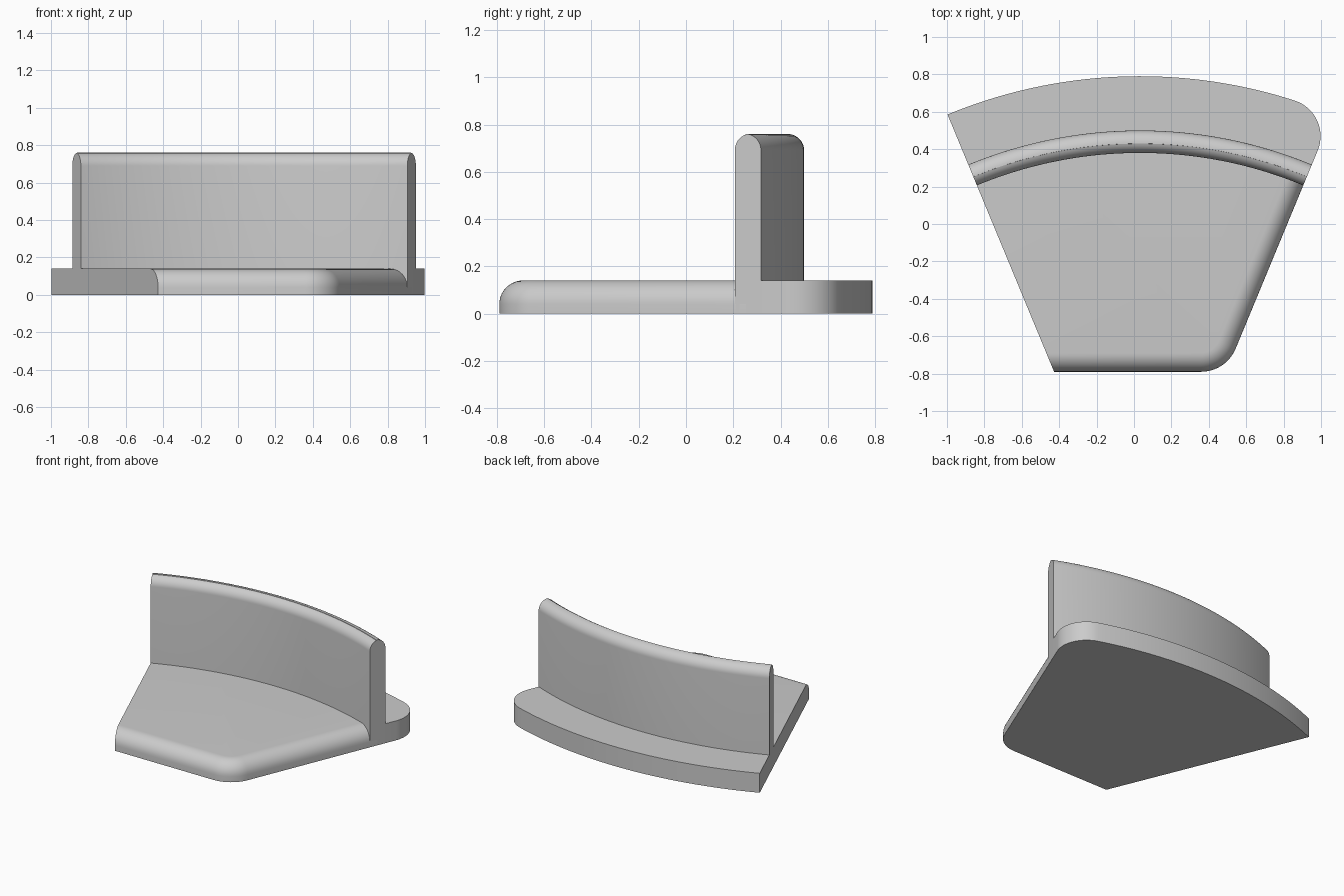
import bpy
import bmesh
from math import sin, cos, tan, asin, radians, pi

cube = bpy.data.objects.get("Cube")
if cube:
    bpy.data.objects.remove(cube, do_unlink=True)

# Shared layout: every curved part is a slice of one ring
CX, CY = 0.0325, -1.90
HALF = radians(22.5)
R_OUT, R_BACK, R_MID, R_FRONT = 2.69, 2.40, 2.34, 2.28
FRONT_Y, THICK, TOP = -0.79, 0.14, 0.76
CORNER, FILLET, ROUND = 0.2, 0.1, 0.07

grey = bpy.data.materials.new("light grey")
grey.use_nodes = True
colour = (0.6, 0.6, 0.6, 1)
grey.diffuse_color = colour
grey.node_tree.nodes["Principled BSDF"].inputs["Base Color"].default_value = colour


def spread(a, b, n):
    return [a + (b - a) * i / n for i in range(n + 1)]


def polar(r, bearing, centre=(CX, CY)):
    """Point at a bearing measured from +y towards +x."""
    return (centre[0] + r * sin(bearing), centre[1] + r * cos(bearing))


def finish(name, bm):
    bmesh.ops.recalc_face_normals(bm, faces=bm.faces[:])
    mesh = bpy.data.meshes.new(name)
    bm.to_mesh(mesh)
    bm.free()
    mesh.materials.append(grey)
    obj = bpy.data.objects.new(name, mesh)
    bpy.context.collection.objects.link(obj)
    bpy.ops.object.select_all(action='DESELECT')
    obj.select_set(True)
    bpy.context.view_layer.objects.active = obj
    bpy.ops.object.shade_smooth_by_angle(angle=radians(14))
    return obj


def slab(outline, height):
    """Extrude a flat outline; return the mesh and its top vertices in order."""
    bm = bmesh.new()
    low = [bm.verts.new((x, y, 0)) for x, y in outline]
    high = [bm.verts.new((x, y, height)) for x, y in outline]
    bm.faces.new(low[::-1])
    bm.faces.new(high)
    for i in range(len(low)):
        j = (i + 1) % len(low)
        bm.faces.new((low[i], low[j], high[j], high[i]))
    return bm, high


# Front deck: tapered plate with a rounded front right corner,
# its back edge hidden inside the wall
half_width = (FRONT_Y - CY) * tan(HALF)
tangent = CORNER * tan((pi / 2 - HALF) / 2)
corner = (CX + half_width - tangent, FRONT_Y + CORNER)
rim = [(CX - half_width, FRONT_Y)]
rim += [polar(CORNER, b, corner) for b in spread(pi, pi / 2 + HALF, 12)]
back = [polar(R_MID, b) for b in spread(HALF, -HALF, 4)]
bm, high = slab(rim + back, THICK)
bm.normal_update()
# Fillet along the front and right top edges
edges = [bm.edges.get((high[i], high[i + 1])) for i in range(len(rim))]
bmesh.ops.bevel(bm, geom=edges, offset=FILLET, offset_type='OFFSET', segments=10,
                profile=0.5, affect='EDGES', clamp_overlap=False)
finish("front_deck", bm)

# Back ledge: ring slice with one rounded outer corner
r_centre = R_OUT - CORNER
turn = HALF - asin(CORNER / r_centre)
corner = polar(r_centre, turn)
outline = [polar(R_OUT, b) for b in spread(-HALF, turn, 60)]
outline += [polar(CORNER, b, corner) for b in spread(turn, HALF + pi / 2, 16)[1:]]
outline += [polar(R_MID, b) for b in spread(HALF, -HALF, 60)]
bm, high = slab(outline[::-1], THICK)
finish("back_ledge", bm)

# Curved wall: round-topped profile swept around the ring
profile = [(R_FRONT, 0)]
profile += [(R_FRONT + ROUND - ROUND * cos(a), TOP - ROUND + ROUND * sin(a))
            for a in spread(0, radians(73), 10)]
profile += [(R_BACK - ROUND + ROUND * sin(a), TOP - ROUND + ROUND * cos(a))
            for a in spread(0, pi / 2, 12)]
profile += [(R_BACK, 0)]
bm = bmesh.new()
rings = []
for b in spread(-HALF, HALF, 60):
    rings.append([bm.verts.new((*polar(r, b), z)) for r, z in profile])
for one, two in zip(rings, rings[1:]):
    for i in range(len(profile)):
        j = (i + 1) % len(profile)
        bm.faces.new((one[i], one[j], two[j], two[i]))
bm.faces.new(rings[0])
bm.faces.new(rings[-1])
finish("curved_wall", bm)
